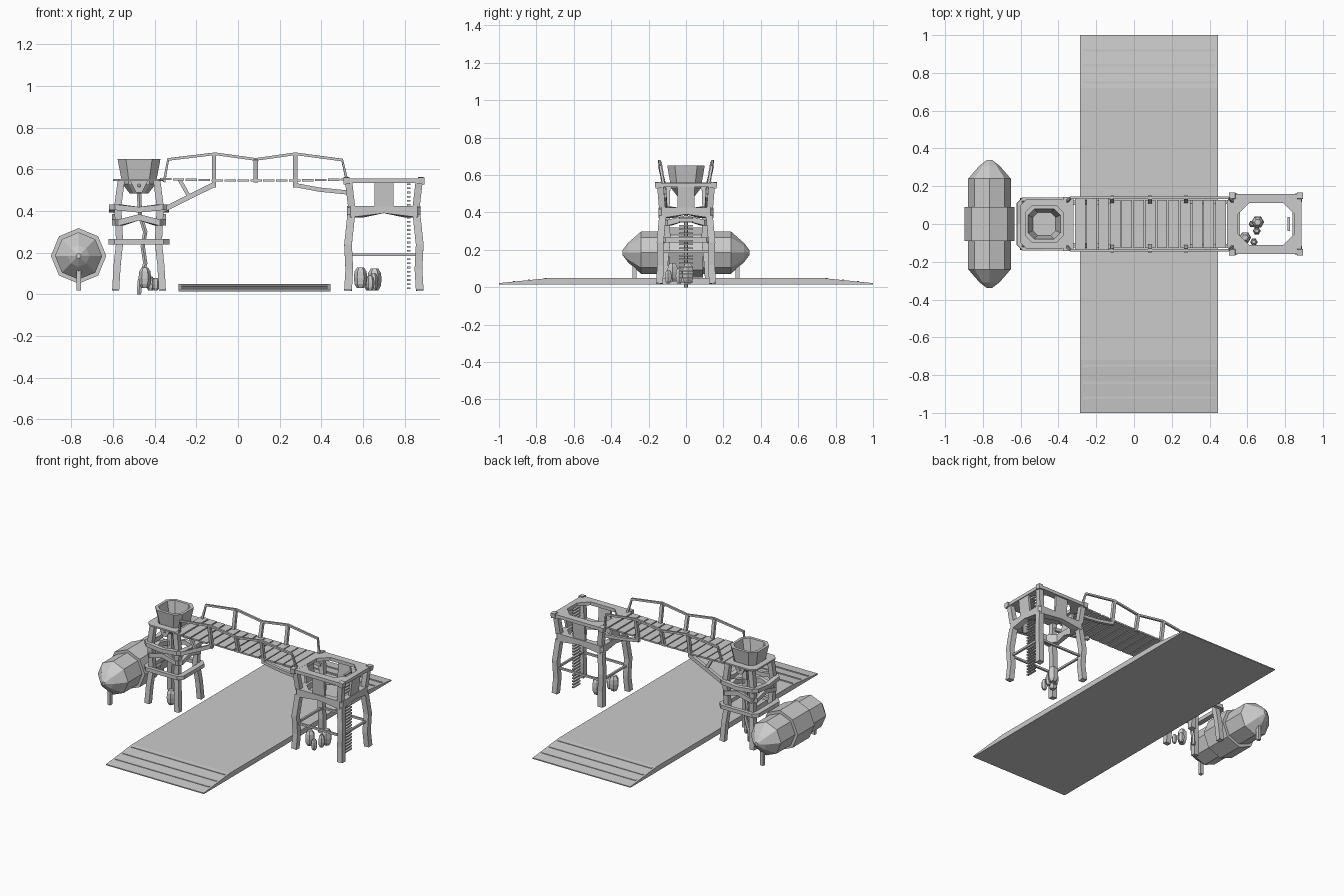
import bpy, bmesh
from math import cos, sin, pi
from mathutils import Vector

if "Cube" in bpy.data.objects:
    bpy.data.objects.remove(bpy.data.objects["Cube"])


def make(name, bm):
    bmesh.ops.recalc_face_normals(bm, faces=bm.faces)
    me = bpy.data.meshes.new(name)
    bm.to_mesh(me)
    bm.free()
    ob = bpy.data.objects.new(name, me)
    bpy.context.collection.objects.link(ob)
    return ob


def loft(name, rings, closed=False):
    bm = bmesh.new()
    vs = [[bm.verts.new(p) for p in r] for r in rings]
    n = len(rings[0])
    for a, b in zip(vs, vs[1:] + ([vs[0]] if closed else [])):
        for i in range(n):
            bm.faces.new((a[i], a[(i + 1) % n], b[(i + 1) % n], b[i]))
    if not closed:
        bm.faces.new(vs[0])
        bm.faces.new(vs[-1])
    return make(name, bm)


def box(name, x0, x1, y0, y1, z0, z1):
    return loft(name, [[(x0, y0, z), (x1, y0, z), (x1, y1, z), (x0, y1, z)] for z in (z0, z1)])


def beam(name, pts, w, h=None, sides=4):
    """Bar swept along a path, square (w by h) or round section."""
    h = h or w
    P = [Vector(p) for p in pts]
    rings = []
    for i, p in enumerate(P):
        t = (P[min(i + 1, len(P) - 1)] - P[max(i - 1, 0)]).normalized()
        s = t.cross(Vector((0, 1, 0) if abs(t.y) < .8 else (1, 0, 0))).normalized()
        u = t.cross(s)
        k = .7071 if sides == 4 else .5
        rings.append([p + s * w * k * cos(2 * pi * (j + .5) / sides)
                      + u * h * k * sin(2 * pi * (j + .5) / sides) for j in range(sides)])
    return loft(name, rings)


def outline(cx, hx, hy, c, z, arch=0):
    """Rectangle with cut corners and a middle point on each side."""
    pts = [(hx, 0, 1), (hx, hy - c, 0), (hx - c, hy, 0), (0, hy, 1), (c - hx, hy, 0), (-hx, hy - c, 0),
           (-hx, 0, 1), (-hx, c - hy, 0), (c - hx, -hy, 0), (0, -hy, 1), (hx - c, -hy, 0), (hx, c - hy, 0)]
    return [(cx + x, y, z + m * arch) for x, y, m in pts]


def frame(name, cx, out, inn, z0, z1, a0=0, a1=0):
    return loft(name, [outline(cx, *out, z0, a0), outline(cx, *out, z1, a1),
                       outline(cx, *inn, z1, a1), outline(cx, *inn, z0, a0)], True)


def barrel(name, x, y, z0, z1, r):
    h = z1 - z0
    return loft(name, [[(x + r * k * cos(j * pi / 3), y + r * k * sin(j * pi / 3), z0 + h * t)
                        for j in range(6)]
                       for t, k in ((0, .55), (.2, .9), (.5, 1), (.8, .9), (1, .5))])


# Road slab with sloped ends and raised cross strips
prof = [(-1, .015), (1, .015), (1, .022), (.72, .05), (-.72, .05), (-1, .022)]
loft("road_slab", [[(x, y, z) for y, z in prof] for x in (-.285, .445)])
for s in (-1, 1):
    for y in (.75, .84, .92):
        z = .05 - (y - .72) * .1
        beam("road_strip", [(-.27, s * y, z), (.43, s * y, z)], .006, .012)

# Storage tank with raised middle band and feet
def tank(name, secs):
    return loft(name, [[(-.765 + r * cos(j * pi / 4), y, .185 + r * sin(j * pi / 4))
                        for j in range(8)] for y, r in secs])
tank("tank", [(-.34, .012), (-.31, .052), (-.24, .113), (.24, .113), (.31, .052), (.34, .012)])
tank("tank_band", [(-.09, .133), (.09, .133)])
for s in (-1, 1):
    beam("tank_foot", [(-.765, s * .275, .02), (-.765, s * .275, .14)], .022)

# Left tower: bent legs and ring beams
L = -.475
for sx in (-1, 1):
    for sy in (-1, 1):
        beam("left_tower_leg", [(L + sx * a, sy * b, z) for a, b, z in
             ((.112, .12, .02), (.105, .112, .14), (.093, .1, .25), (.102, .105, .42), (.085, .1, .55))], .034)
frame("lower_ring", L, (.147, .14, .03), (.112, .115, .03), .24, .265)
frame("middle_ring", L, (.13, .13, .03), (.105, .107, .03), .33, .36, .025, .025)
frame("upper_ring", L, (.145, .14, .03), (.115, .115, .03), .405, .432, -.012, -.012)
frame("left_deck", L, (.125, .13, .03), (.085, .085, .03), .545, .555)

# Open hopper with funnel, hatch and drain pipe
loft("hopper", [outline(L, *d, z) for d, z in
     (((.045, .045, .02), .485), ((.08, .08, .03), .53), ((.085, .084, .035), .555), ((.103, .1, .04), .65),
      ((.085, .08, .033), .65), ((.06, .06, .025), .535))])
for s in (-1, 1):
    loft("hopper_hatch", [[(L - .045, y, .55), (L - .015, y, .49), (L + .015, y, .49), (L + .045, y, .55)]
                          for y in (s * .105, s * .095)])
    barrel("hatch_bolt", L, s * .105, .515, .53, .008)
beam("drain_pipe", [(L + x, 0, z) for x, z in ((0, 0), (.003, .06), (.03, .15), (.018, .23), (.03, .3),
                                              (.005, .38), (0, .49))], .024, sides=6)

# Right tower: legs, tie rods, arched skirt
R = .7
for sx in (-1, 1):
    for sy in (-1, 1):
        beam("right_tower_leg", [(R + sx * a, sy * b, z) for a, b, z in
             ((.172, .143, .02), (.166, .135, .12), (.172, .138, .24), (.157, .125, .38))], .037)
        beam("corner_post", [(R + sx * .155, sy * .127, .42), (R + sx * .17, sy * .138, .55)], .034)
        beam("corner_cap", [(R + sx * .178, sy * .148, .53), (R + sx * .18, sy * .15, .562)], .032)
    beam("tie_rod_x", [(R - .165, sx * .135, .19), (R + .165, sx * .135, .19)], .013)
    beam("tie_rod_y", [(R + sx * .165, -.135, .19), (R + sx * .165, .135, .19)], .013)
    # Cabin wall panels
    loft("wall_panel_front_back", [[(R - .045, sx * y, z), (R + .045, sx * y, z),
         (R + .045, sx * (y - .015), z), (R - .045, sx * (y - .015), z)] for y, z in ((.14, .42), (.15, .55))])
    loft("wall_panel_side", [[(R + sx * x, -.045, z), (R + sx * x, .045, z),
         (R + sx * (x - .015), .045, z), (R + sx * (x - .015), -.045, z)] for x, z in ((.17, .42), (.185, .55))])
frame("arched_skirt", R, (.176, .146, .015), (.14, .11, .045), .37, .425, .02, 0)
frame("cabin_roof", R, (.188, .16, .02), (.15, .112, .06), .535, .557)

# Ladder slats up the inside of the right tower
for i in range(27):
    z = .025 + i * .02
    box("ladder_slat", .812, .827, -.037, .037, z, z + .008)

# Bridge planks with a slight sag
n = 15
for i in range(n):
    x = -.375 + i * .062
    z = .547 + .007 * ((x - .085) / .43) ** 2
    w = .142 if x < -.16 else .128
    box("bridge_plank", x, x + .055, -w, w, z - .006, z + .004)

# Bridge railings, posts and braces on both sides
for s in (-1, 1):
    beam("handrail", [(x, s * y, z) for x, y, z in
         ((-.355, .118, .54), (-.335, .138, .648), (-.11, .142, .675), (.085, .139, .648), (.275, .142, .675),
          (.5, .138, .645), (.522, .12, .55))], .013)
    for x, z0, z1 in ((-.115, .515, .672), (.085, .54, .648), (.275, .515, .672)):
        beam("rail_post", [(x, s * .115, z0), (x, s * .14, z1)], .02)
    beam("left_brace", [(-.36, s * .11, .405), (-.22, s * .115, .475), (-.115, s * .118, .527)], .024)
    beam("left_brace_strut", [(-.235, s * .115, .47), (-.28, s * .115, .55)], .018)
    beam("right_brace", [(.54, s * .115, .488), (.39, s * .115, .503), (.272, s * .118, .525)], .02)

# Clusters of barrels under the towers
for x, y, z0, z1, r in ((.655, .01, .02, .125, .034), (.625, 0, .02, .085, .018), (.65, -.037, .02, .1, .021),
                        (.588, -.072, .03, .13, .032), (.635, -.095, .02, .09, .02),
                        (-.447, -.075, .03, .13, .03), (-.42, -.05, .02, .085, .02), (-.395, -.085, .02, .08, .017)):
    barrel("barrel", x, y, z0, z1, r)
